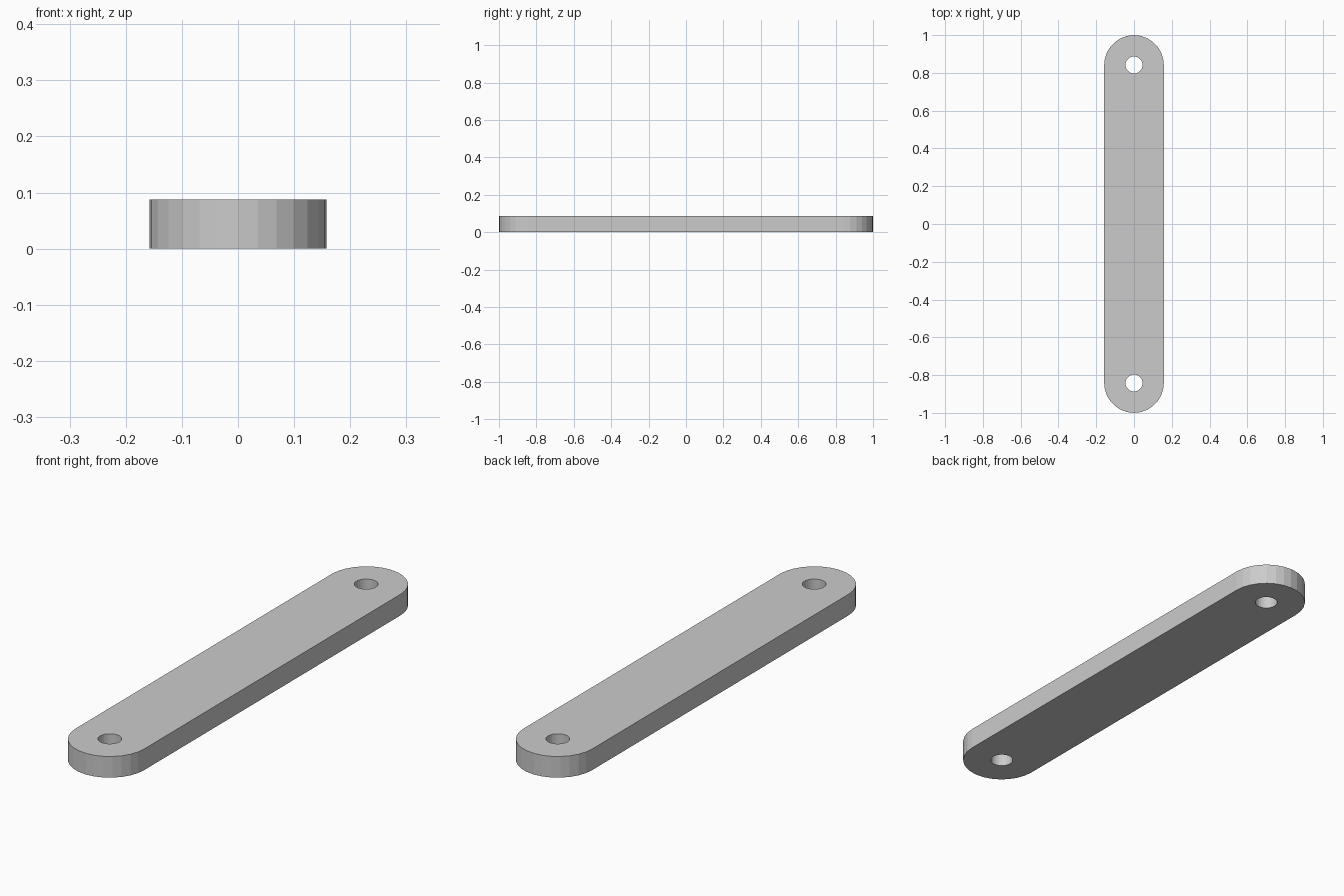
import bpy, bmesh
from math import sin, cos, pi

if "Cube" in bpy.data.objects:
    bpy.data.objects.remove(bpy.data.objects["Cube"])

R, HOLE, H = 0.158, 0.045, 0.088   # end radius, hole radius, thickness
CY = 1.0 - R                       # centre of each rounded end
SEG = 14                           # flat sides per half circle


def arc(radius, cy, start, sweep, steps, closed=False):
    count = steps if closed else steps + 1
    return [(radius * cos(start + sweep * i / steps),
             cy + radius * sin(start + sweep * i / steps)) for i in range(count)]


def add_loop(bm, points):
    verts = [bm.verts.new((x, y, 0)) for x, y in points]
    return [bm.edges.new((v, verts[(i + 1) % len(verts)])) for i, v in enumerate(verts)]


# Flat outline with rounded ends and two pin holes
bm = bmesh.new()
edges = add_loop(bm, arc(R, CY, 0, pi, SEG) + arc(R, -CY, pi, pi, SEG))
for cy in (CY, -CY):
    edges += add_loop(bm, arc(HOLE, cy, 0, 2 * pi, 2 * SEG, closed=True))
bmesh.ops.triangle_fill(bm, edges=edges, use_beauty=True, use_dissolve=False)

# Thicken the outline into a solid bar
ext = bmesh.ops.extrude_face_region(bm, geom=bm.faces[:], use_keep_orig=True)
bmesh.ops.translate(bm, vec=(0, 0, H),
                    verts=[g for g in ext["geom"] if isinstance(g, bmesh.types.BMVert)])
bmesh.ops.recalc_face_normals(bm, faces=bm.faces[:])

mesh = bpy.data.meshes.new("link_bar")
bm.to_mesh(mesh)
bm.free()
bpy.context.collection.objects.link(bpy.data.objects.new("link_bar", mesh))
